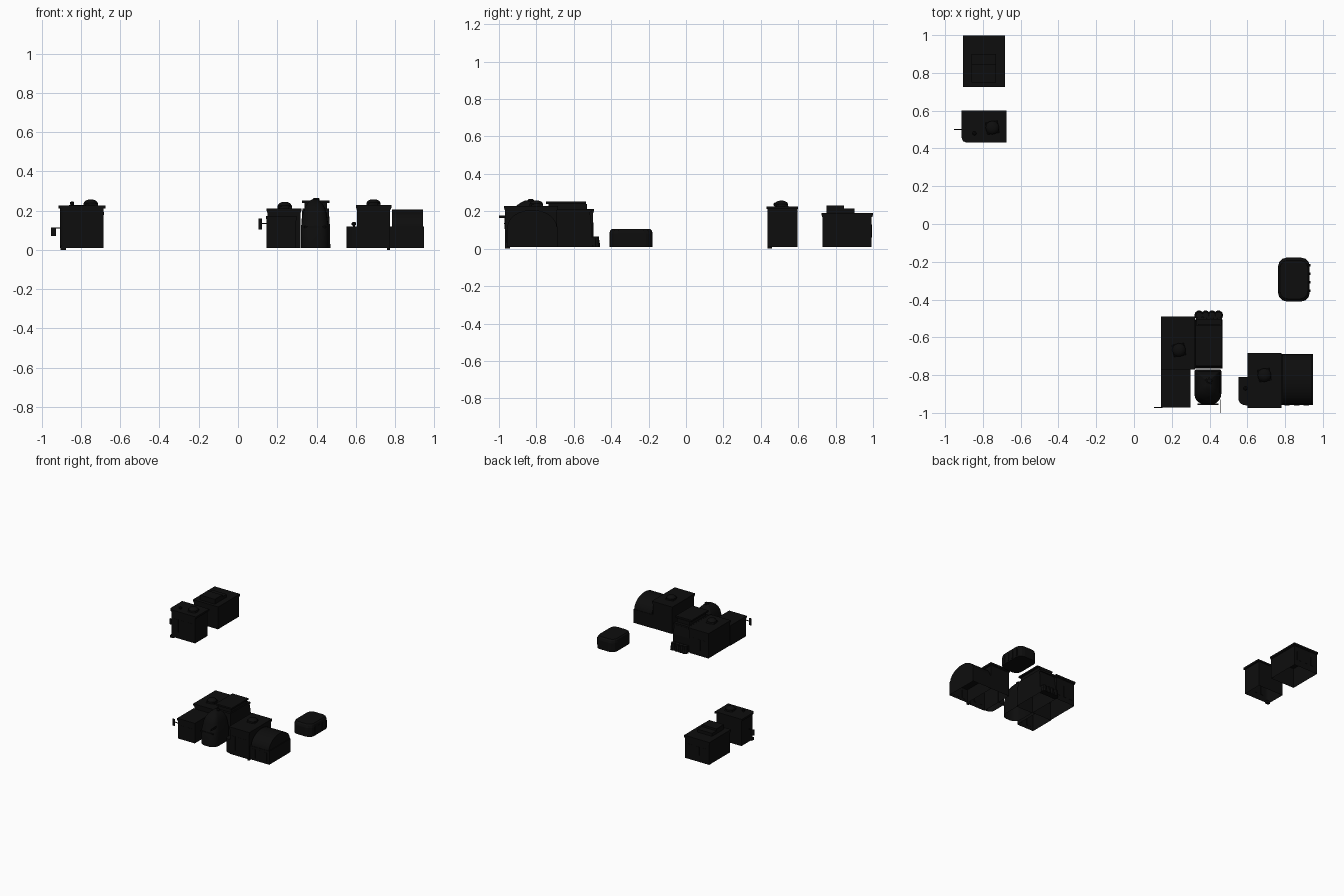
import bpy, bmesh, math
from mathutils import Vector

if "Cube" in bpy.data.objects:
    bpy.data.objects.remove(bpy.data.objects["Cube"])

mat = bpy.data.materials.new("soot_black")
mat.use_nodes = True
BLACK = (0.004, 0.004, 0.004, 1)
mat.diffuse_color = BLACK
mat.node_tree.nodes["Principled BSDF"].inputs["Base Color"].default_value = BLACK


def finish(name, bm, smooth=False):
    bmesh.ops.recalc_face_normals(bm, faces=bm.faces)
    mesh = bpy.data.meshes.new(name)
    bm.to_mesh(mesh)
    bm.free()
    mesh.materials.append(mat)
    obj = bpy.data.objects.new(name, mesh)
    bpy.context.scene.collection.objects.link(obj)
    if smooth:
        bpy.ops.object.select_all(action="DESELECT")
        obj.select_set(True)
        bpy.context.view_layer.objects.active = obj
        bpy.ops.object.shade_smooth_by_angle()
    return obj


def loft(name, outline, levels, centre=None, floor=True, smooth=False):
    """Stack scaled copies of an outline: levels are (height, scale)."""
    bm = bmesh.new()
    c = Vector(centre) if centre else sum((Vector(p) for p in outline), Vector((0, 0))) / len(outline)
    rings = []
    for z, s in levels:
        pts = [c + (Vector(p) - c) * s for p in outline]
        rings.append([bm.verts.new((p.x, p.y, z)) for p in pts])
    n = len(outline)
    for a, b in zip(rings, rings[1:]):
        for i in range(n):
            j = (i + 1) % n
            bm.faces.new((a[i], a[j], b[j], b[i]))
    bm.faces.new(rings[-1])
    if floor:
        bm.faces.new(rings[0][::-1])
    return finish(name, bm, smooth)


def rect(x0, x1, y0, y1):
    return [(x0, y0), (x1, y0), (x1, y1), (x0, y1)]


def rounded(x0, x1, y0, y1, radii, steps=5):
    """Rectangle with a radius for each corner, from front left round to back left."""
    pts = []
    for k, (x, y) in enumerate(rect(x0, x1, y0, y1)):
        r = radii[k]
        if not r:
            pts.append((x, y))
            continue
        cx = x + (r if x == x0 else -r)
        cy = y + (r if y == y0 else -r)
        for i in range(steps + 1):
            a = math.pi * (1 + k / 2 + i / steps / 2)
            pts.append((cx + r * math.cos(a), cy + r * math.sin(a)))
    return pts


def circle(x, y, r, n=12):
    return [(x + r * math.cos(math.tau * i / n), y + r * math.sin(math.tau * i / n)) for i in range(n)]


def box(name, x0, x1, y0, y1, z0, z1, floor=True):
    return loft(name, rect(x0, x1, y0, y1), [(z0, 1), (z1, 1)], floor=floor)


def house(name, x0, x1, y0, y1, top, lip=0.006):
    """Open-bottomed walls under a thin overhanging roof, with a base band."""
    box(name + "_walls", x0, x1, y0, y1, 0.01, top - 0.014, floor=False)
    box(name + "_cornice", x0 - lip / 2, x1 + lip / 2, y0 - lip / 2, y1 + lip / 2, top - 0.022, top - 0.014)
    box(name + "_roof", x0 - lip, x1 + lip, y0 - lip, y1 + lip, top - 0.014, top)


def lantern(name, x, y, base, top):
    """Low domed roof lantern on a slightly turned square foot."""
    h = top - base
    foot = [(x + 0.042 * math.cos(a), y + 0.042 * math.sin(a))
            for a in (math.radians(d) for d in (55, 145, 235, 325))]
    loft(name + "_foot", foot, [(base, 1.1), (base + h * 0.3, 1)])
    loft(name + "_dome", circle(x, y, 0.036),
         [(base, 1), (base + h * 0.45, 1), (base + h * 0.75, 0.8), (base + h * 0.93, 0.5), (top, 0.2)], smooth=True)


def knob(name, x, y, base, top):
    mid = top - 0.02
    loft(name, circle(x, y, 0.011, 8),
         [(base, 0.5), (mid, 0.5), (mid + 0.005, 1), (top - 0.005, 1), (top, 0.4)], smooth=True)


def windows(name, x0, x1, y, z0, z1, count):
    """Row of thin plates on a front or back wall."""
    step = (x1 - x0) / count
    for i in range(count):
        cx = x0 + step * (i + 0.5)
        box(f"{name}_{i + 1}", cx - step * 0.28, cx + step * 0.28, y - 0.002, y + 0.002, z0, z1)


# Far back house: flat roof with stepped skylights
house("back_house", -0.9, -0.688, 0.73, 0.993, 0.192)
box("back_house_skylight", -0.86, -0.73, 0.75, 0.845, 0.19, 0.23)
box("back_house_step", -0.86, -0.73, 0.845, 0.9, 0.19, 0.215)
windows("back_house_window", -0.89, -0.7, 0.993, 0.06, 0.13, 3)

# House in front of it: lantern, finial and hanging sign
loft("sign_house_walls", rounded(-0.907, -0.685, 0.437, 0.595, (0.025, 0, 0, 0)),
     [(0.01, 1), (0.212, 1)], floor=False)
loft("sign_house_roof", rounded(-0.913, -0.674, 0.431, 0.6, (0.03, 0, 0, 0)), [(0.212, 1), (0.226, 1)])
lantern("sign_house_lantern", -0.75, 0.51, 0.225, 0.257)
knob("sign_house_finial", -0.845, 0.48, 0.22, 0.247)
box("sign_house_step", -0.905, -0.875, 0.437, 0.46, 0, 0.02)
box("sign_house_sign", -0.953, -0.927, 0.497, 0.503, 0.07, 0.115)
box("sign_house_bracket", -0.94, -0.9, 0.498, 0.502, 0.108, 0.113)
windows("sign_house_window", -0.88, -0.7, 0.437, 0.06, 0.16, 3)

# Left back shop with lantern
house("shop", 0.15, 0.318, -0.765, -0.497, 0.212)
lantern("shop_lantern", 0.238, -0.667, 0.21, 0.245)
windows("shop_window", 0.16, 0.31, -0.497, 0.05, 0.14, 3)

# Left front annex with hanging sign
house("annex", 0.146, 0.295, -0.967, -0.765, 0.172, 0.004)
windows("annex_window", 0.155, 0.285, -0.967, 0.04, 0.12, 2)
box("annex_sign", 0.105, 0.123, -0.974, -0.97, 0.105, 0.16)
box("annex_sign_bracket", 0.12, 0.15, -0.973, -0.969, 0.133, 0.138)

# Tall hall with tapered walls and a scalloped back porch
loft("hall_walls", rect(0.322, 0.468, -0.765, -0.505), [(0.01, 1), (0.12, 1), (0.21, 0.92)], floor=False)
box("hall_upper", 0.338, 0.452, -0.735, -0.53, 0.2, 0.24)
box("hall_roof", 0.325, 0.467, -0.748, -0.535, 0.24, 0.252)
box("hall_back_ledge", 0.33, 0.462, -0.56, -0.505, 0.195, 0.21)
for i in range(4):
    loft(f"porch_scallop_{i + 1}", circle(0.345 + i * 0.034, -0.483, 0.023, 10),
         [(0.01, 1.1), (0.03, 1), (0.065, 0.75)])
box("porch_body", 0.328, 0.465, -0.51, -0.475, 0.01, 0.062)

# Rounded apse with a domed roof and a thin pole
apse = rounded(0.32, 0.462, -0.955, -0.77, (0.055, 0.055, 0.01, 0.01))
loft("apse", apse, [(0.01, 1), (0.12, 1), (0.128, 0.97), (0.185, 0.86), (0.215, 0.72), (0.235, 0.55),
                    (0.25, 0.35), (0.258, 0.2)], centre=(0.391, -0.835), floor=False, smooth=True)
loft("apse_cap", circle(0.398, -0.83, 0.018, 8), [(0.24, 1), (0.26, 1), (0.265, 0.6)])
box("apse_band", 0.335, 0.447, -0.957, -0.95, 0.112, 0.122)
box("apse_pole", 0.458, 0.461, -1.0, -0.93, 0.163, 0.178)

# Right house with lantern, and its low rounded side porch
house("right_house", 0.606, 0.775, -0.967, -0.69, 0.228)
lantern("right_house_lantern", 0.69, -0.8, 0.226, 0.258)
windows("right_house_window", 0.615, 0.765, -0.967, 0.05, 0.16, 3)
loft("side_porch", rounded(0.552, 0.61, -0.96, -0.81, (0.04, 0, 0, 0)), [(0.01, 1), (0.118, 1)], floor=False)
knob("side_porch_finial", 0.59, -0.87, 0.11, 0.143)
box("right_house_step", 0.76, 0.775, -0.967, -0.94, 0, 0.02)

# Barrel-vaulted hall at the far right
box("vault_base", 0.775, 0.947, -0.958, -0.688, 0.01, 0.118, floor=False)
bm = bmesh.new()
arch = [bm.verts.new((0.785, -0.823 + 0.132 * math.cos(math.pi * i / 16),
                      0.115 + 0.092 * math.sin(math.pi * i / 16))) for i in range(17)]
end = bm.faces.new(arch)
side = bmesh.ops.extrude_face_region(bm, geom=[end], use_keep_orig=True)
bmesh.ops.translate(bm, vec=(0.157, 0, 0), verts=[v for v in side["geom"] if isinstance(v, bmesh.types.BMVert)])
finish("vault_roof", bm, smooth=True)
windows("vault_window", 0.785, 0.937, -0.958, 0.03, 0.1, 3)

# Separate low pavilion with rounded corners and eaves
pavilion = rounded(0.763, 0.93, -0.41, -0.178, (0.045,) * 4, 3)
loft("pavilion", pavilion, [(0.01, 1), (0.08, 1), (0.097, 0.96), (0.105, 0.88)])
for i in range(4):
    y = -0.36 + i * 0.045
    box(f"pavilion_rib_{i + 1}", 0.925, 0.934, y, y + 0.012, 0.02, 0.08)
